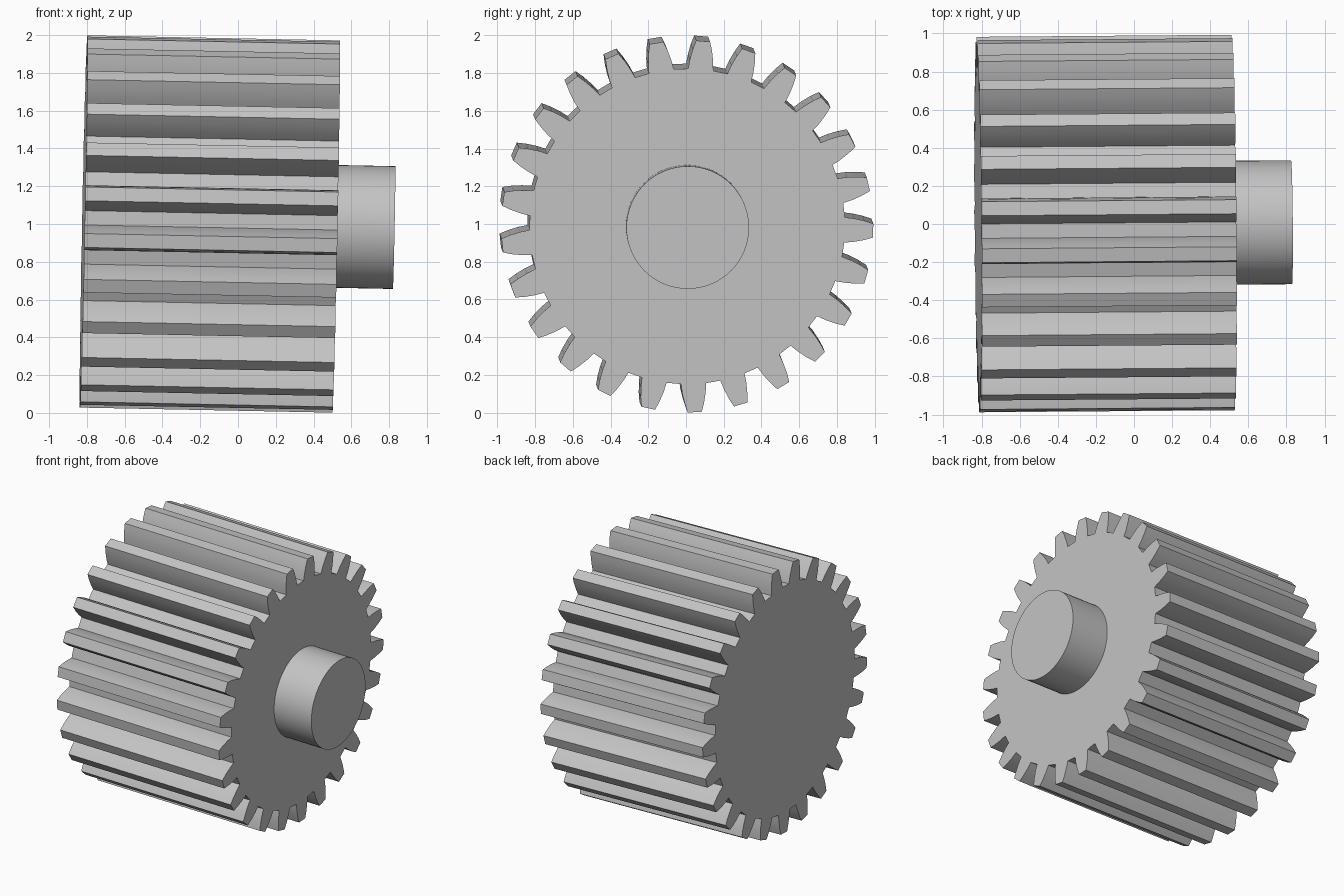
import bpy, bmesh, math
from mathutils import Vector, Matrix

cube = bpy.data.objects.get("Cube")
if cube:
    bpy.data.objects.remove(cube, do_unlink=True)

steel = bpy.data.materials.new("grey_steel")
steel.use_nodes = True
grey = (0.55, 0.55, 0.55, 1)
steel.diffuse_color = grey
steel.node_tree.nodes["Principled BSDF"].inputs["Base Color"].default_value = grey

# Slightly tilted axle: local z runs along the shaft, local x towards +y
back = Vector((-0.818, -0.004, 1.014))
axis = Vector((1, 0.008, -0.02)).normalized()
side = Vector((0, 1, 0))
side = (side - axis * side.dot(axis)).normalized()
up = axis.cross(side)
frame = Matrix((side, up, axis)).transposed().to_4x4()
frame.translation = back


def extrude_outline(name, outline, start, end):
    """Solid prism along the axle from a closed 2D outline."""
    bm = bmesh.new()
    base = bm.faces.new([bm.verts.new((x, y, start)) for x, y in outline])
    top = bmesh.ops.extrude_face_region(bm, geom=[base], use_keep_orig=True)["geom"]
    bmesh.ops.translate(bm, vec=(0, 0, end - start),
                        verts=[v for v in top if isinstance(v, bmesh.types.BMVert)])
    bmesh.ops.recalc_face_normals(bm, faces=bm.faces[:])
    bm.transform(frame)
    mesh = bpy.data.meshes.new(name)
    bm.to_mesh(mesh)
    bm.free()
    mesh.materials.append(steel)
    obj = bpy.data.objects.new(name, mesh)
    bpy.context.collection.objects.link(obj)
    bpy.ops.object.select_all(action="DESELECT")
    obj.select_set(True)
    bpy.context.view_layer.objects.active = obj
    bpy.ops.object.shade_smooth_by_angle(angle=math.radians(25))
    return obj


# Gear wheel: one tooth flank (radius, half width) mirrored and repeated
TEETH = 25
PHASE = math.radians(-1.3)
flank = [(0.836, 0.067), (0.885, 0.062), (0.94, 0.051), (0.986, 0.037)]
tooth = [(r, -w) for r, w in flank] + [(r, w) for r, w in reversed(flank)]
gear_outline = []
for i in range(TEETH):
    turn = PHASE + i * math.tau / TEETH
    for r, w in tooth:
        a = turn + w / r
        gear_outline.append((r * math.cos(a), r * math.sin(a)))
extrude_outline("gear_wheel", gear_outline, 0, 1.338)

# Round stub shaft on the right-hand face
circle = [(0.325 * math.cos(k * math.tau / 64), 0.325 * math.sin(k * math.tau / 64))
          for k in range(64)]
extrude_outline("stub_shaft", circle, 1.33, 1.645)
